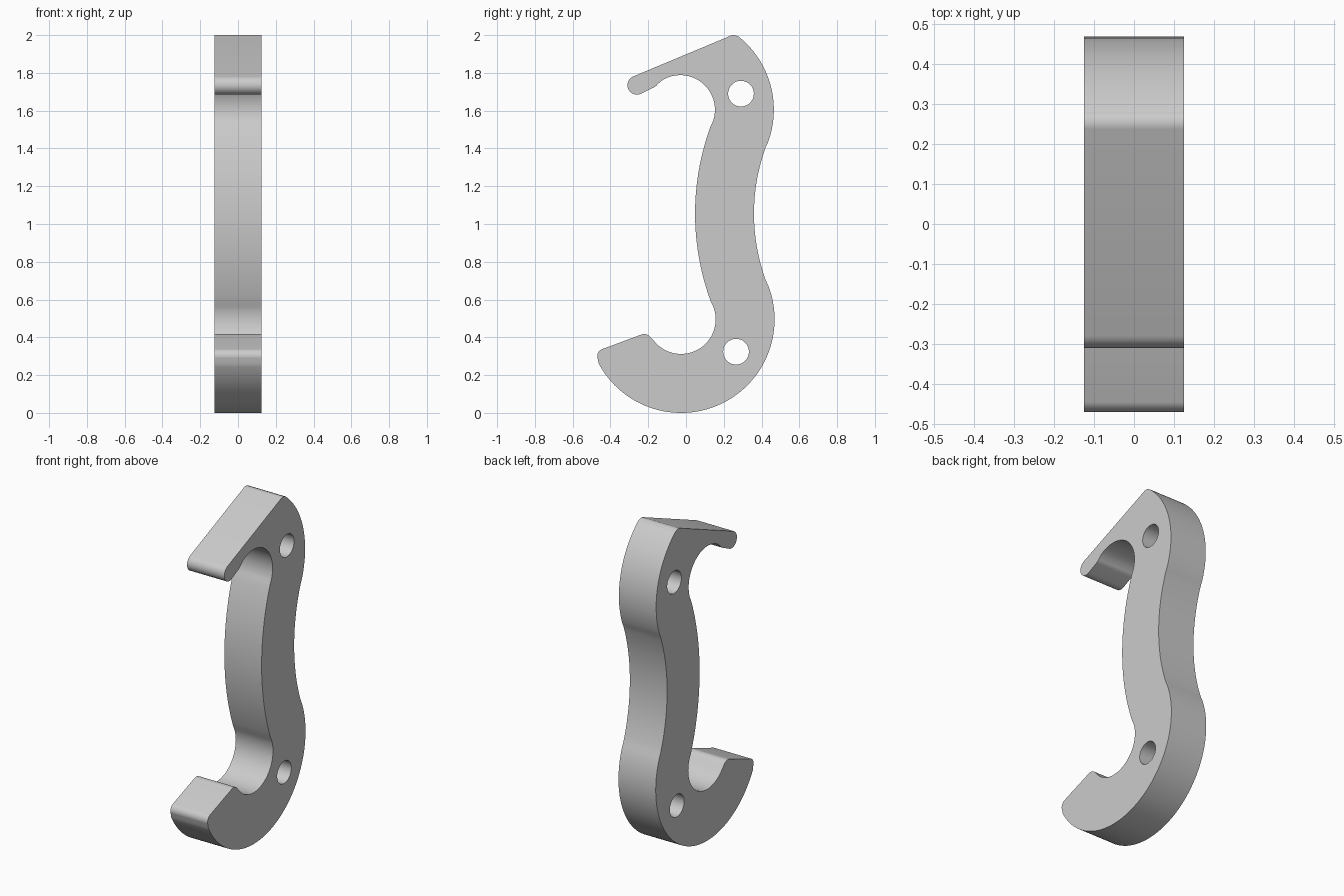
import bpy
import bmesh
from math import cos, sin, radians, pi

cube = bpy.data.objects.get("Cube")
if cube:
    bpy.data.objects.remove(cube, do_unlink=True)

HALF_WIDTH = 0.125
LOWER = (-0.026, 0.495)     # centre of the lower hook
UPPER = (-0.03, 1.605)      # centre of the upper hook
WAIST = (1.39, 1.055)       # centre of the bowed grip
OUTER, INNER = 0.495, 0.183


def arc(centre, radius, start, end, steps):
    """Points on an arc in the YZ plane, angles in degrees."""
    angles = [radians(start + (end - start) * i / steps) for i in range(steps + 1)]
    return [(centre[0] + radius * cos(a), centre[1] + radius * sin(a)) for a in angles]


# Side profile: outer edge upwards, then inner edge back down
profile = (
    arc(LOWER, OUTER, -152, 21.4, 64)
    + arc(WAIST, 1.03, 201.4, 158.6, 28)[1:-1]
    + arc(UPPER, OUTER, -21.4, 51.5, 30)
    + arc((0.252, 1.96), 0.04, 55, 112, 8)
    + arc((-0.26, 1.735), 0.05, 112, 294, 20)
    + arc((-0.198, 1.776), 0.06, 294, 325, 6)
    + arc(UPPER, INNER, 122, -21.4, 40)
    + arc(WAIST, 1.342, 158.6, 201.4, 36)[1:-1]
    + arc(LOWER, INNER, 21.4, -137, 44)
    + arc((-0.222, 0.372), 0.045, 40, 111, 10)
    + arc((-0.43, 0.3), 0.04, 111, 205, 12)
)

bm = bmesh.new()
face = bm.faces.new([bm.verts.new((-HALF_WIDTH, y, z)) for y, z in profile])
extruded = bmesh.ops.extrude_face_region(bm, geom=[face])["geom"]
bmesh.ops.translate(bm, vec=(2 * HALF_WIDTH, 0, 0),
                    verts=[v for v in extruded if isinstance(v, bmesh.types.BMVert)])
bmesh.ops.recalc_face_normals(bm, faces=bm.faces)
mesh = bpy.data.meshes.new("hooked_handle")
bm.to_mesh(mesh)
bm.free()
handle = bpy.data.objects.new("hooked_handle", mesh)
bpy.context.collection.objects.link(handle)

grey = bpy.data.materials.new("plain_grey")
grey.use_nodes = True
colour = (0.6, 0.6, 0.6, 1)
grey.diffuse_color = colour
grey.node_tree.nodes["Principled BSDF"].inputs["Base Color"].default_value = colour
mesh.materials.append(grey)

# Two round through holes
cutters = []
for name, y, z in (("upper_hole", 0.291, 1.69), ("lower_hole", 0.265, 0.324)):
    bpy.ops.mesh.primitive_cylinder_add(vertices=48, radius=0.068, depth=0.6,
                                        location=(0, y, z), rotation=(0, pi / 2, 0))
    cutter = bpy.context.object
    cutter.name = name + "_cutter"
    cutter.hide_render = True
    cutter.data.materials.append(grey)
    cut = handle.modifiers.new(name, "BOOLEAN")
    cut.operation, cut.solver, cut.object = "DIFFERENCE", "EXACT", cutter
    cutters.append(cutter)

bpy.ops.object.select_all(action="DESELECT")
handle.select_set(True)
bpy.context.view_layer.objects.active = handle
for modifier in list(handle.modifiers):
    bpy.ops.object.modifier_apply(modifier=modifier.name)
for cutter in cutters:
    bpy.data.objects.remove(cutter, do_unlink=True)

# Smooth curved walls, crisp rims
bpy.ops.object.shade_smooth_by_angle(angle=radians(30))
